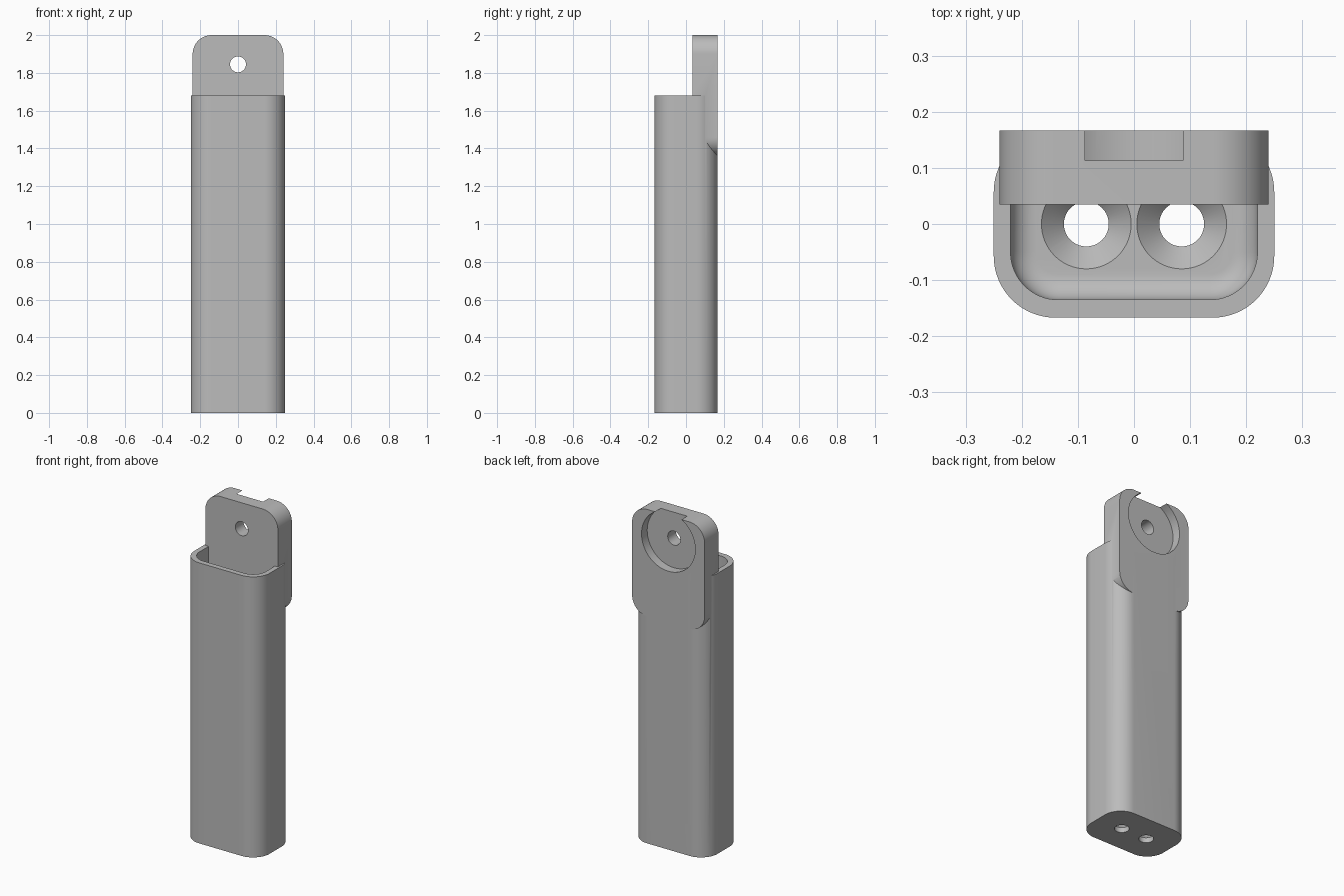
import bpy, bmesh, math
from mathutils import Matrix

cube = bpy.data.objects.get("Cube")
if cube:
    bpy.data.objects.remove(cube, do_unlink=True)

grey = bpy.data.materials.new("plain grey")
grey.use_nodes = True
GREY = (0.5, 0.5, 0.5, 1)
grey.diffuse_color = GREY
grey.node_tree.nodes["Principled BSDF"].inputs["Base Color"].default_value = GREY

WIDTH, DEPTH, BODY_TOP = 0.25, 0.167, 1.68
HOLE_Z = 1.845
FLOOR = 0.07
FACE_BACK = Matrix.Rotation(math.pi / 2, 4, "X")


def finish(name, bm):
    bmesh.ops.recalc_face_normals(bm, faces=bm.faces)
    mesh = bpy.data.meshes.new(name)
    bm.to_mesh(mesh)
    bm.free()
    mesh.materials.append(grey)
    ob = bpy.data.objects.new(name, mesh)
    bpy.context.collection.objects.link(ob)
    return ob


def rounded_block(name, hx, hy, radius, z0, z1, fillet=0, matrix=None, steps=16):
    """Rounded rectangle extruded along z, with an optional filleted lower rim."""
    bm = bmesh.new()
    ring = []
    for i, (sx, sy) in enumerate([(1, 1), (-1, 1), (-1, -1), (1, -1)]):
        for k in range(steps + 1):
            a = (i + k / steps) * math.pi / 2
            ring.append(bm.verts.new((sx * (hx - radius) + radius * math.cos(a),
                                      sy * (hy - radius) + radius * math.sin(a), z0)))
    base = bm.faces.new(ring)
    rim = list(base.edges)
    ext = bmesh.ops.extrude_face_region(bm, geom=[base], use_keep_orig=True)
    top = [v for v in ext["geom"] if isinstance(v, bmesh.types.BMVert)]
    bmesh.ops.translate(bm, verts=top, vec=(0, 0, z1 - z0))
    bmesh.ops.recalc_face_normals(bm, faces=bm.faces)
    if fillet:
        bmesh.ops.bevel(bm, geom=rim, offset=fillet, segments=8, profile=0.5, affect="EDGES")
    if matrix:
        bmesh.ops.transform(bm, matrix=matrix, verts=bm.verts)
    return finish(name, bm)


def cone(name, r1, r2, z0, z1, matrix):
    bm = bmesh.new()
    bmesh.ops.create_cone(bm, cap_ends=True, segments=64, radius1=r1, radius2=r2, depth=z1 - z0,
                          matrix=matrix @ Matrix.Translation((0, 0, (z0 + z1) / 2)))
    return finish(name, bm)


def combine(target, tool, operation):
    mod = target.modifiers.new(tool.name, "BOOLEAN")
    mod.operation, mod.solver, mod.object = operation, "EXACT", tool
    bpy.context.view_layer.objects.active = target
    bpy.ops.object.modifier_apply(modifier=mod.name)
    bpy.data.objects.remove(tool, do_unlink=True)


# Hollow tube body
holder = rounded_block("holder_body", WIDTH, DEPTH, 0.11, 0, BODY_TOP)
combine(holder, rounded_block("cavity", 0.22, 0.135, 0.085, FLOOR, 1.8, fillet=0.045), "DIFFERENCE")

# Hanging plate fused to the back
plate_low, plate_front = 1.36, 0.035
half_height = (2 - plate_low) / 2
plate_at = Matrix.Translation((0, 0, plate_low + half_height)) @ FACE_BACK
plate = rounded_block("hanging_plate", 0.24, half_height, 0.1, -DEPTH, -plate_front, matrix=plate_at)
combine(holder, plate, "UNION")

# Round magnet recess in the back, open at the top, and its through hole
hole_at = Matrix.Translation((0, 0, HOLE_Z)) @ FACE_BACK
combine(holder, cone("recess", 0.178, 0.178, -0.3, -0.113, hole_at), "DIFFERENCE")
combine(holder, cone("plate_hole", 0.042, 0.042, -0.3, 0.1, hole_at), "DIFFERENCE")

# Two countersunk holes through the floor
for side in (-1, 1):
    at = Matrix.Translation((side * 0.085, 0, 0))
    combine(holder, cone("drain_hole", 0.04, 0.04, -0.1, 0.2, at), "DIFFERENCE")
    combine(holder, cone("countersink", 0.04, 0.081, 0.03, FLOOR + 0.001, at), "DIFFERENCE")

bpy.ops.object.select_all(action="DESELECT")
holder.select_set(True)
bpy.context.view_layer.objects.active = holder
bpy.ops.object.shade_smooth_by_angle(angle=math.radians(30))
